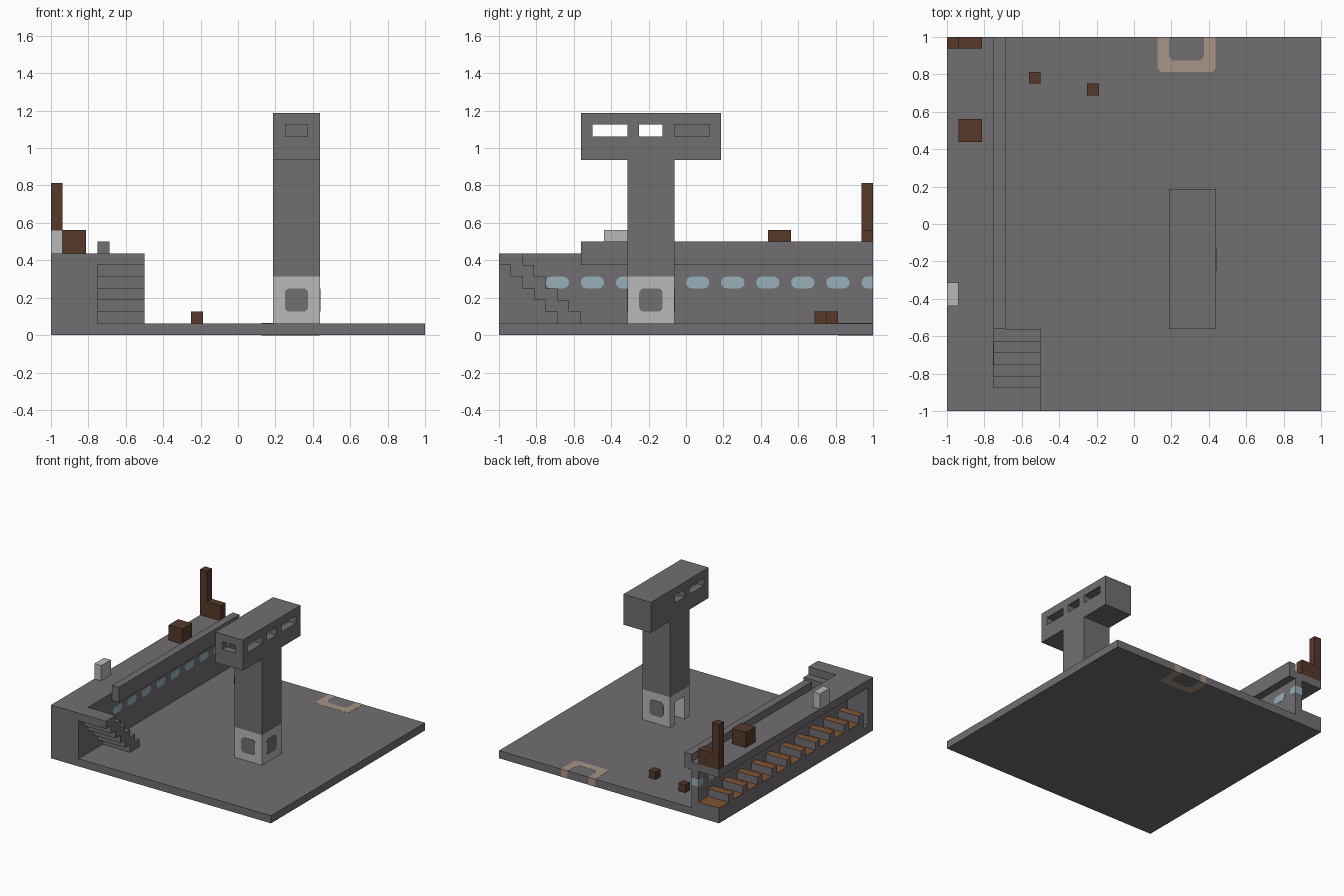
import bpy, bmesh, math

cube = bpy.data.objects.get("Cube")
if cube:
    bpy.data.objects.remove(cube, do_unlink=True)

U = 1 / 16  # building module


def material(name, rgb):
    m = bpy.data.materials.new(name)
    m.use_nodes = True
    m.diffuse_color = (*rgb, 1)
    m.node_tree.nodes["Principled BSDF"].inputs["Base Color"].default_value = (*rgb, 1)
    return m


GREY = material("concrete grey", (.165, .158, .166))
LIGHT = material("light grey", (.48, .48, .475))
BROWN = material("dark brown", (.093, .04, .024))
SEAT = material("seat brown", (.22, .09, .033))
TAN = material("tan paint", (.39, .295, .24))
BLUE = material("pale blue glass", (.314, .43, .48))


def prism(name, mat, points, axis, lo, hi):
    """Extrude a 2D outline along an axis; outline uses the other two axes in order."""
    bm = bmesh.new()

    def place(p, d):
        v = list(p)
        v.insert(axis, d)
        return bm.verts.new(v)

    face = bm.faces.new([place(p, lo) for p in points])
    ext = bmesh.ops.extrude_face_region(bm, geom=[face])["geom"]
    for v in ext:
        if isinstance(v, bmesh.types.BMVert):
            v.co[axis] = hi
    bmesh.ops.recalc_face_normals(bm, faces=bm.faces)
    mesh = bpy.data.meshes.new(name)
    bm.to_mesh(mesh)
    bm.free()
    ob = bpy.data.objects.new(name, mesh)
    bpy.context.collection.objects.link(ob)
    mesh.materials.append(mat)
    return ob


def box(name, mat, x, y, z):
    """Box from ranges given in modules."""
    (a, b), (c, d) = x, y
    pts = [(a * U, c * U), (b * U, c * U), (b * U, d * U), (a * U, d * U)]
    return prism(name, mat, pts, 2, z[0] * U, z[1] * U)


def rounded(a0, a1, b0, b1, r, steps=3):
    """Rounded rectangle outline."""
    pts = []
    for i, (a, b) in enumerate([(a1 - r, b1 - r), (a0 + r, b1 - r), (a0 + r, b0 + r), (a1 - r, b0 + r)]):
        for s in range(steps + 1):
            t = (i + s / steps) * math.pi / 2
            pts.append((a + r * math.cos(t), b + r * math.sin(t)))
    return pts


def cut(target, x, y, z):
    """Cut a box-shaped opening out of a part."""
    cutter = box("cutter", target.data.materials[0], x, y, z)
    cutter.hide_render = True
    mod = target.modifiers.new("opening", "BOOLEAN")
    mod.operation, mod.solver, mod.object = "DIFFERENCE", "EXACT", cutter
    bpy.context.view_layer.objects.active = target
    bpy.ops.object.modifier_apply(modifier=mod.name)
    bpy.data.objects.remove(cutter, do_unlink=True)


# Ground plate and painted bracket running through its back edge
box("ground_plate", GREY, (-16, 16), (-16, 16), (0, 1))
half = [(.156, 1.001), (.156, .832), (.138, .8125)]
inner = [(.074, .875), (.094, .897), (.094, 1.001)]
side = half + inner
cx = .281
outline = ([(cx - x, y) for x, y in half] + [(cx + x, y) for x, y in reversed(half)]
           + [(cx + x, y) for x, y in reversed(inner)] + [(cx - x, y) for x, y in inner])
prism("floor_marking", TAN, outline, 2, -.001, U + .001)

# Gallery: long wall, end wall, deck, landing and parapet
box("gallery_wall", GREY, (-13, -12), (-16, 16), (1, 6))
box("gallery_end_wall", GREY, (-16, -13), (-16, -15), (1, 6))
box("gallery_deck", GREY, (-16, -12), (-16, 16), (6, 7))
box("stair_landing", GREY, (-12, -8), (-16, -14), (6, 7))
box("gallery_parapet", GREY, (-12, -11), (-9, 16), (6, 8))

# Stepped stair with stepped underside
stair = [(-15, 6), (-14, 6)]
for i in range(5):
    stair += [(-14 + i, 6 - i), (-13 + i, 6 - i)]
stair += [(-9, 1), (-11, 1)]
for i in range(4):
    stair += [(-11 - i, 2 + i), (-12 - i, 2 + i)]
clean = []
for p in stair:
    if p not in clean:
        clean.append(p)
prism("stair", GREY, [(y * U, z * U) for y, z in clean], 0, -12 * U, -8 * U)

# Glass panes right through the gallery wall
for i in range(10):
    y0 = -.75 + i * 3 * U
    pane = [(min(y, 1.001), z) for y, z in rounded(y0, y0 + 2 * U, 4 * U, 5 * U, .03)]
    prism("wall_window", BLUE, pane, 0, -13 * U - .002, -12 * U + .002)

# Rows of seats below the deck, with brown upper faces
for i in range(10):
    y0 = 14 - i * 3
    for name, y, top in (("seat", (y0, y0 + 2), 2), ("seat_back", (y0 - 1, y0), 3)):
        ob = box(name, GREY, (-16, -13), y, (1, top))
        ob.data.materials.append(SEAT)
        for f in ob.data.polygons:
            f.material_index = int(f.normal.z > .5)

# Items on the deck and floor
box("deck_light_block", LIGHT, (-16, -15), (-7, -5), (7, 9))
box("deck_crate", BROWN, (-15, -13), (7, 9), (7, 9))
box("deck_stack_base", BROWN, (-16, -13), (15, 16), (7, 9))
box("deck_stack_post", BROWN, (-16, -15), (15, 16), (9, 13))
box("floor_crate_near", BROWN, (-4, -3), (11, 12), (1, 2))
box("floor_crate_far", BROWN, (-9, -8), (12, 13), (1, 2))

# Tower base with a doorway and painted panels on the other sides
base = box("tower_base", LIGHT, (3, 7), (-5, -1), (1, 5))
cut(base, (2.5, 6), (-4, -2), (.5, 4))
front_panel = rounded(4 * U, 6 * U, 2 * U, 4 * U, .025)
side_panel = rounded(-4 * U, -2 * U, 2 * U, 4 * U, .025)
T = .003
prism("base_panel_front", GREY, front_panel, 1, -5 * U - T, -5 * U + T)
prism("base_panel_back", GREY, front_panel, 1, -U - T, -U + T)
prism("base_panel_side", GREY, side_panel, 0, 7 * U - T, 7 * U + T)

# Tower shaft and hollow cabin with window openings
box("tower_shaft", GREY, (3, 7), (-5, -1), (5, 15))
cabin = box("tower_cabin", GREY, (3, 7), (-9, 3), (15, 19))
cut(cabin, (4, 6), (-8.05, 2.05), (16, 18.05))
cut(cabin, (2.5, 7.5), (-8, -5), (17, 18))
cut(cabin, (2.5, 7.5), (-4, -2), (17, 18))
cut(cabin, (5, 7.5), (-1, 2), (17, 18))
cut(cabin, (4.05, 5.95), (-9.5, -7), (17, 18))
